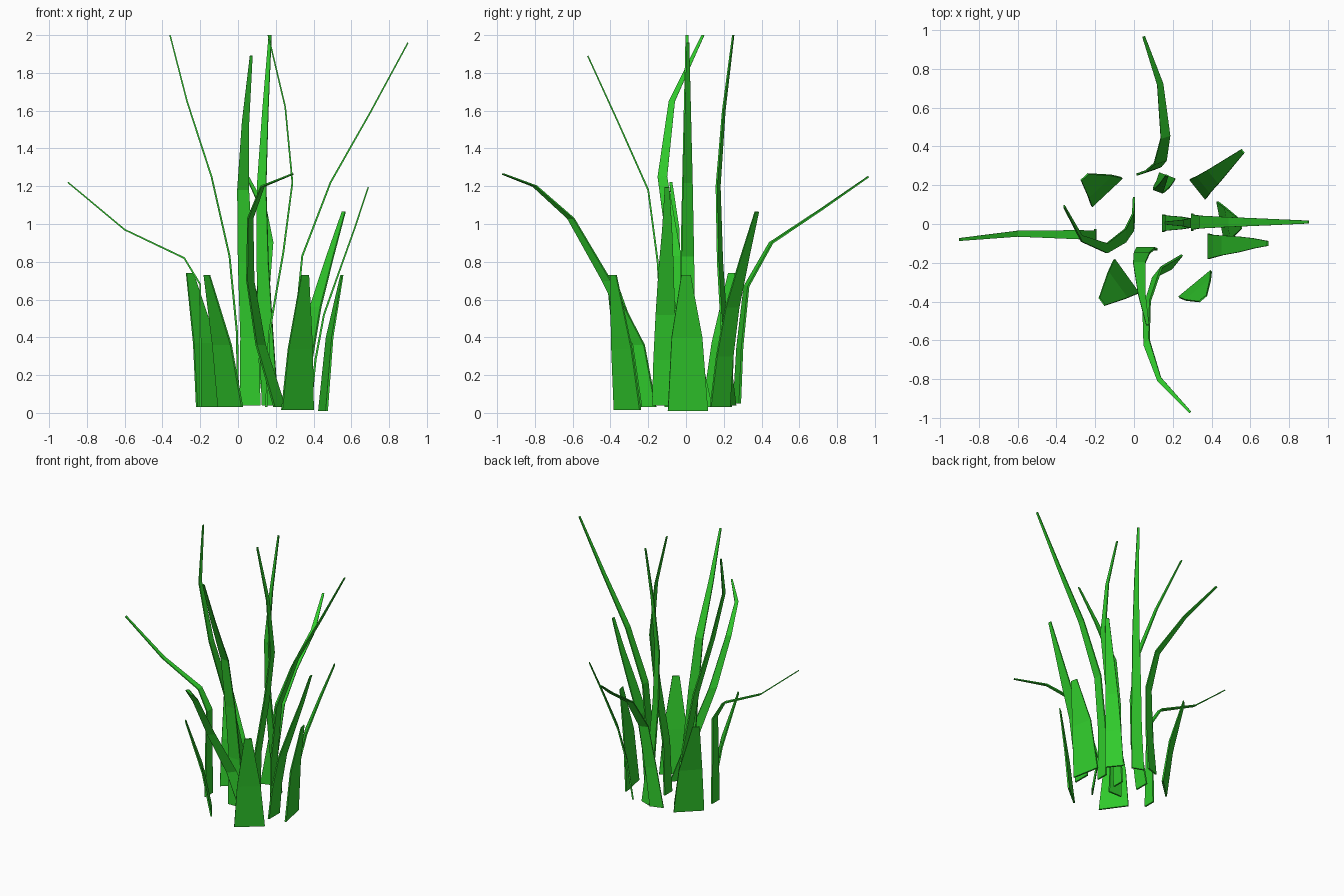
import bpy
from mathutils import Vector

green = bpy.data.materials.new("grass_green")
green.diffuse_color = (0.03, 0.6, 0.025, 1)


def blade(name, path, side, widths, thick=0.012):
    """Tapered flat ribbon: 'side' is the horizontal width direction."""
    pts = [Vector(p) for p in path]
    side = Vector((side[0], side[1], 0)).normalized()
    n = len(pts)
    verts, faces = [], []
    for i, p in enumerate(pts):
        t = i / (n - 1)
        k = t * (len(widths) - 1)
        j = min(int(k), len(widths) - 2)
        w = side * (widths[j] + (widths[j + 1] - widths[j]) * (k - j)) / 2
        tangent = pts[min(i + 1, n - 1)] - pts[max(i - 1, 0)]
        if i == 0:
            tangent = Vector((0, 0, 1))
        d = tangent.cross(side).normalized() * thick * (1 - 0.4 * t) / 2
        verts += [p - w - d, p + w - d, p + w + d, p - w + d]
    for i in range(n - 1):
        for c in range(4):
            e = (c + 1) % 4
            faces.append((i * 4 + c, i * 4 + e, i * 4 + 4 + e, i * 4 + 4 + c))
    faces += [(3, 2, 1, 0), tuple(range(4 * n - 4, 4 * n))]
    mesh = bpy.data.meshes.new(name)
    mesh.from_pydata(verts, [], faces)
    mesh.materials.append(green)
    bpy.context.collection.objects.link(bpy.data.objects.new(name, mesh))


# Tall upright blades
blade("tall_blade_left", [(0, .085, .03), (-.005, .01, .42), (-.045, -.06, .83),
      (-.14, -.125, 1.25), (-.27, -.075, 1.65), (-.36, .09, 2)], (0, 1), (.11, .06, .015))
blade("tall_blade_centre", [(.15, .005, .03), (.165, .005, .42), (.24, .005, .85),
      (.288, .005, 1.22), (.25, .005, 1.62), (.16, .005, 2)], (0, 1), (.09, .06, .015))
blade("tall_blade_back", [(.17, .245, .04), (.15, .205, .4), (.13, .18, .8),
      (.125, .17, 1.2), (.145, .2, 1.6), (.17, .25, 2)], (.08, -.03), (.09, .06, .015))
blade("tall_blade_front", [(.065, -.13, .04), (.06, -.125, .4), (.04, -.15, .8),
      (.027, -.2, 1.18), (.04, -.36, 1.54), (.07, -.52, 1.89)], (1, 0), (.11, .075, .015))
blade("tall_blade_right", [(.3, .01, .03), (.3, .01, .42), (.34, .01, .83),
      (.49, .01, 1.22), (.7, .01, 1.59), (.9, .01, 1.96)], (0, 1), (.09, .06, .015))

# Long blades that bend over
blade("bent_blade_front", [(.22, -.195, .03), (.12, -.25, .36), (.065, -.42, .7),
      (.065, -.61, 1.03), (.13, -.8, 1.2), (.29, -.97, 1.265)], (.06, .075), (.09, .05, .012))
blade("bent_blade_back", [(.06, .27, .05), (.1, .285, .35), (.135, .32, .67),
      (.162, .45, .9), (.135, .72, 1.08), (.05, .965, 1.25)], (.09, .03), (.1, .06, .015))
blade("bent_blade_left", [(-.2, -.07, .03), (-.2, -.07, .35), (-.2, -.065, .68),
      (-.285, -.055, .82), (-.6, -.05, .97), (-.9, -.08, 1.22)], (0, 1), (.09, .055, .015))

# Medium blades
blade("medium_blade_right", [(.385, -.115, .04), (.41, -.115, .28), (.455, -.11, .52),
      (.54, -.105, .76), (.615, -.1, .97), (.69, -.1, 1.195)], (0, 1), (.13, .095, .025))
blade("medium_blade_back", [(.33, .18, .03), (.36, .205, .3), (.41, .245, .56),
      (.485, .31, .82), (.56, .375, 1.065)], (.08, -.1), (.13, .09, .025))

# Short wide outer blades
short = (.215, .165, .05)
blade("short_blade_back_left", [(-.14, .165, .03), (-.175, .195, .37), (-.255, .242, .74)],
      (.16, .15), short)
blade("short_blade_front_left", [(-.04, -.27, .03), (-.085, -.315, .36), (-.165, -.4, .73)],
      (.13, -.18), short)
blade("short_blade_front_right", [(.315, -.31, .015), (.33, -.34, .34), (.355, -.385, .73)],
      (.17, .14), short)
blade("short_blade_right", [(.45, .01, .01), (.485, .005, .4), (.55, 0, .73)],
      (-.04, .21), short)
